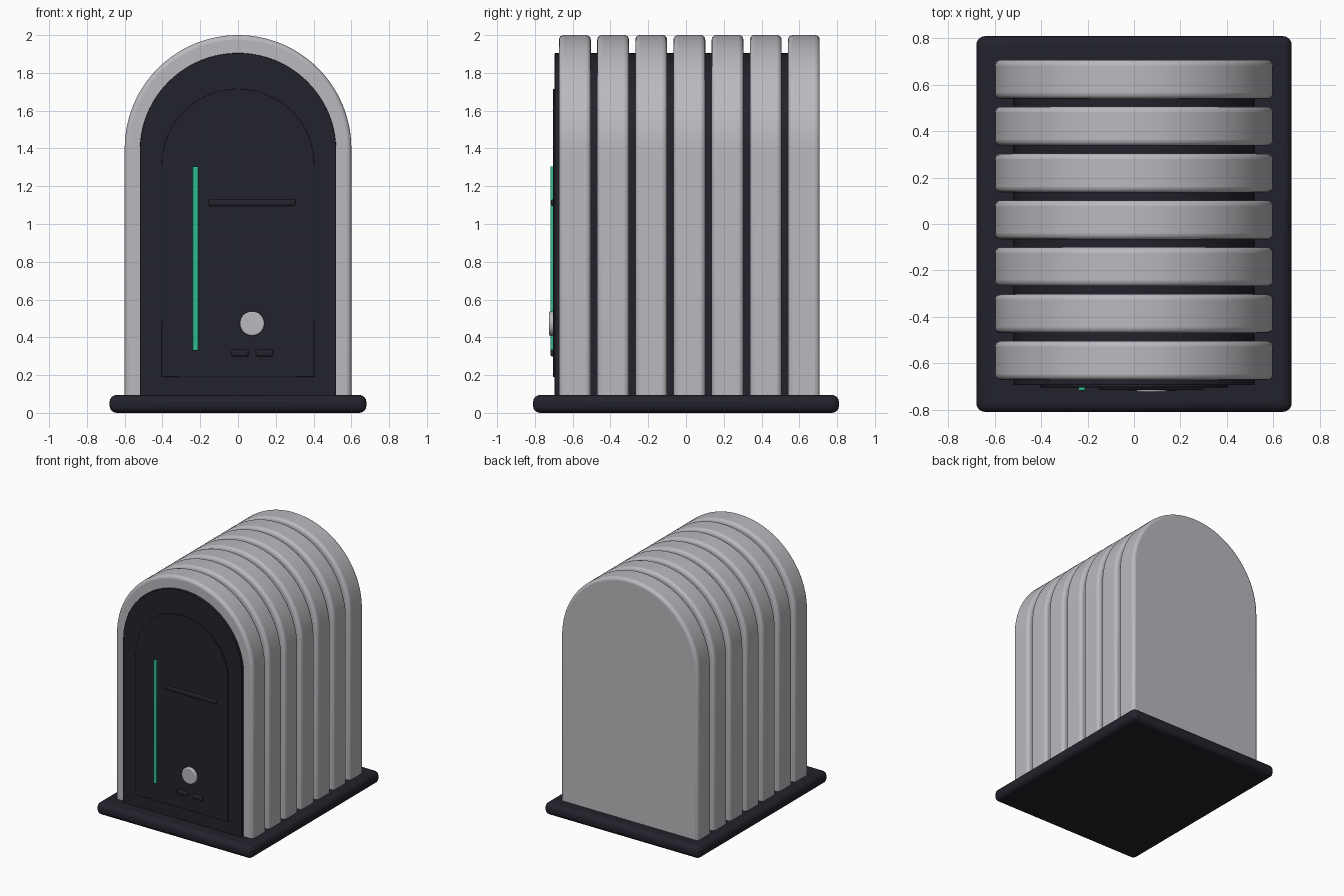
import bpy, bmesh, math
from mathutils import Matrix

cube = bpy.data.objects.get("Cube")
if cube:
    bpy.data.objects.remove(cube, do_unlink=True)


def material(name, rgb):
    m = bpy.data.materials.new(name)
    m.use_nodes = True
    col = (*rgb, 1)
    m.diffuse_color = col
    m.node_tree.nodes["Principled BSDF"].inputs["Base Color"].default_value = col
    return m


GREY = material("light grey", (0.49, 0.49, 0.52))
DARK = material("dark navy", (0.016, 0.016, 0.025))
GREEN = material("mint green", (0.03, 0.5, 0.28))


def finish(name, bm, mat, bevel, segments=4):
    """Turn a bmesh into a bevelled, smooth-shaded object."""
    bmesh.ops.recalc_face_normals(bm, faces=bm.faces)
    mesh = bpy.data.meshes.new(name)
    bm.to_mesh(mesh)
    bm.free()
    mesh.materials.append(mat)
    ob = bpy.data.objects.new(name, mesh)
    bpy.context.collection.objects.link(ob)
    mod = ob.modifiers.new("rounded edges", 'BEVEL')
    mod.width = bevel
    mod.segments = segments
    mod.limit_method = 'ANGLE'
    mod.angle_limit = math.radians(40)
    bpy.ops.object.select_all(action='DESELECT')
    ob.select_set(True)
    bpy.context.view_layer.objects.active = ob
    bpy.ops.object.shade_smooth_by_angle(angle=math.radians(35))
    return ob


def arch(name, radius, bottom, top, y0, y1, mat, bevel, steps=56):
    """Round-topped slab running from y0 to y1."""
    bm = bmesh.new()
    outline = [(-radius, bottom), (radius, bottom)]
    for i in range(steps + 1):
        a = math.pi * i / steps
        outline.append((radius * math.cos(a), top - radius + radius * math.sin(a)))
    face = bm.faces.new([bm.verts.new((x, y0, z)) for x, z in outline])
    new = bmesh.ops.extrude_face_region(bm, geom=[face])["geom"]
    moved = [v for v in new if isinstance(v, bmesh.types.BMVert)]
    bmesh.ops.translate(bm, vec=(0, y1 - y0, 0), verts=moved)
    return finish(name, bm, mat, bevel)


def box(name, low, high, mat, bevel):
    bm = bmesh.new()
    bmesh.ops.create_cube(bm, size=1)
    for v in bm.verts:
        v.co = [h if c > 0 else l for c, l, h in zip(v.co, low, high)]
    return finish(name, bm, mat, bevel)


# Base plate
box("base_plate", (-0.68, -0.81, 0), (0.68, 0.81, 0.095), DARK, 0.038)

# Dark inner body showing between the ribs and at the front
arch("inner_body", 0.52, 0.05, 1.905, -0.695, 0.65, DARK, 0.004)

# Row of arched ribs
for i in range(7):
    y = -0.672 + i * 0.202
    arch(f"rib_{i + 1}", 0.6, 0.05, 2.0, y, y + 0.168, GREY, 0.024)

# Raised front door panel
arch("door_panel", 0.405, 0.19, 1.715, -0.704, -0.69, DARK, 0.003)

# Door details
box("light_strip", (-0.24, -0.718, 0.33), (-0.21, -0.69, 1.305), GREEN, 0.005)
box("slot_bar", (-0.155, -0.716, 1.095), (0.305, -0.69, 1.13), DARK, 0.011)
for side, x in (("right", -0.035), ("left", 0.095)):
    box(f"{side}_button", (x, -0.718, 0.298), (x + 0.09, -0.69, 0.336), DARK, 0.012)

# Round knob
bm = bmesh.new()
bmesh.ops.create_cone(bm, cap_ends=True, segments=40, radius1=0.065, radius2=0.065,
                      depth=0.036,
                      matrix=Matrix.Translation((0.075, -0.707, 0.473))
                      @ Matrix.Rotation(math.pi / 2, 4, 'X'))
finish("knob", bm, GREY, 0.008)
